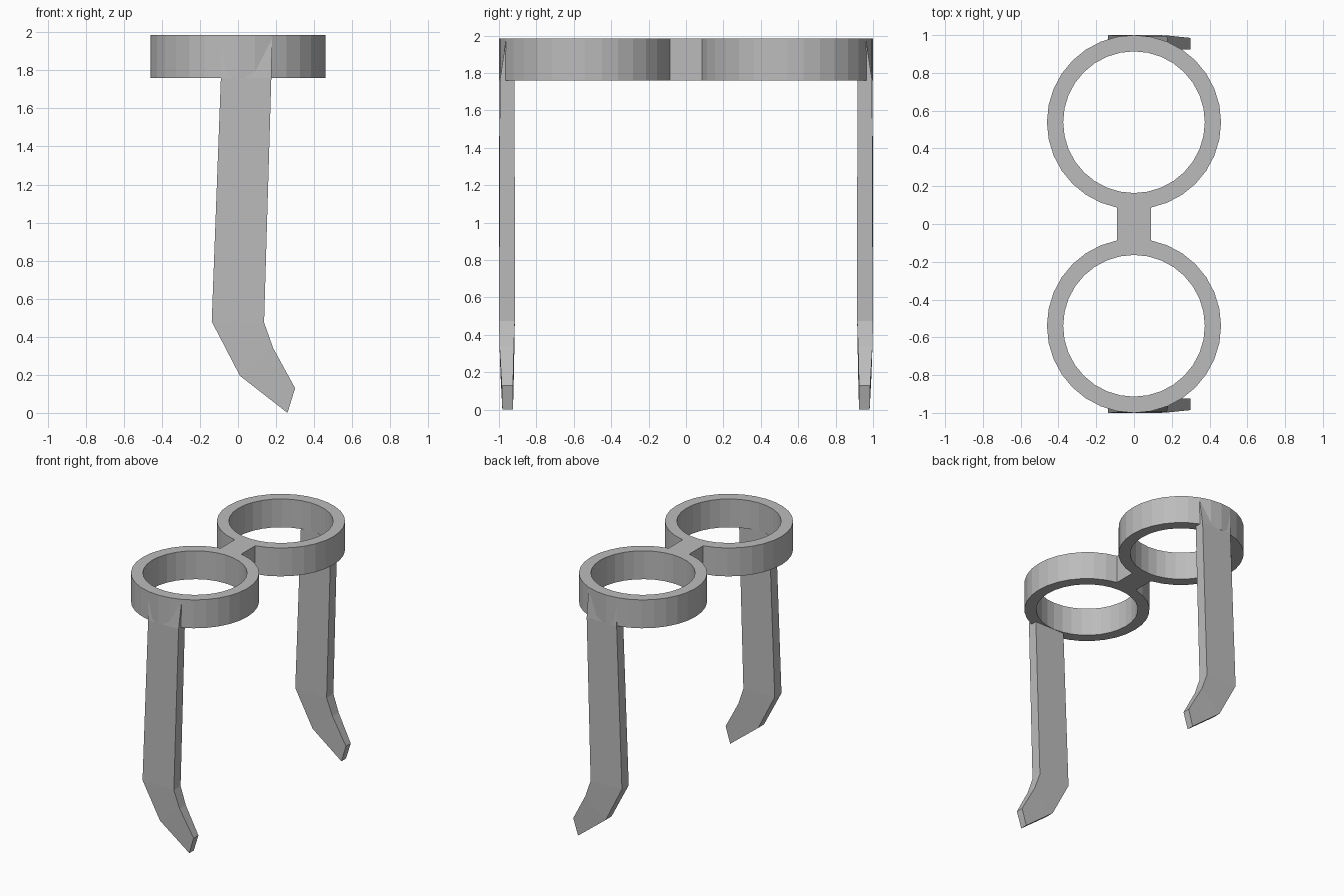
import bpy, bmesh, math

cube = bpy.data.objects.get("Cube")
if cube:
    bpy.data.objects.remove(cube, do_unlink=True)

grey = bpy.data.materials.new("plain grey")
grey.use_nodes = True
colour = (0.5, 0.5, 0.5, 1)
grey.diffuse_color = colour
grey.node_tree.nodes["Principled BSDF"].inputs["Base Color"].default_value = colour

SEGS = 32
OUTER, INNER, CENTRE = 0.461, 0.375, 0.539
BOTTOM, TOP = 1.76, 1.985


def finish(bm, name):
    bmesh.ops.recalc_face_normals(bm, faces=bm.faces)
    mesh = bpy.data.meshes.new(name)
    bm.to_mesh(mesh)
    bm.free()
    mesh.materials.append(grey)
    obj = bpy.data.objects.new(name, mesh)
    bpy.context.collection.objects.link(obj)
    return obj


# Twin rings joined by a short bridge, one closed mesh
bm = bmesh.new()
joints = []
for side in (-1, 1):
    def circle(radius, z):
        # index 0 points towards the bridge
        return [bm.verts.new((radius * math.sin(a),
                              side * (CENTRE - radius * math.cos(a)), z))
                for a in (2 * math.pi * i / SEGS for i in range(SEGS))]

    loops = [circle(OUTER, BOTTOM), circle(OUTER, TOP),
             circle(INNER, TOP), circle(INNER, BOTTOM)]
    for k in range(4):
        a, b = loops[k], loops[(k + 1) % 4]
        for i in range(SEGS):
            if k == 0 and i in (0, SEGS - 1):
                continue  # open where the bridge joins
            j = (i + 1) % SEGS
            bm.faces.new((a[i], a[j], b[j], b[i]))
    joints.append([[loop[i] for i in (-1, 0, 1)] for loop in loops[:2]])

near, far = joints
for level in (0, 1):
    bm.faces.new(near[level] + far[level][::-1])
for end in (0, 2):
    bm.faces.new((near[0][end], far[0][end], far[1][end], near[1][end]))
finish(bm, "twin_rings")


# Bent legs: each row is left (x, z), right (x, z), inner y, outer y left, outer y right
ROWS = [
    ((-0.09, 1.98), (0.18, 1.98), 0.93, 0.989, 0.962),
    ((-0.09, 1.76), (0.175, 1.76), 0.916, 0.998, 0.995),
    ((-0.138, 0.48), (0.137, 0.475), 0.915, 1.0, 1.0),
    ((0.01, 0.195), (0.185, 0.34), 0.92, 0.992, 0.997),
    ((0.26, 0.0), (0.30, 0.13), 0.925, 0.982, 0.985),
]


def leg(name, side):
    bm = bmesh.new()
    rows = []
    for (xl, zl), (xr, zr), inner, out_l, out_r in ROWS:
        corners = ((xl, inner, zl), (xr, inner, zr), (xr, out_r, zr), (xl, out_l, zl))
        rows.append([bm.verts.new((x, side * y, z)) for x, y, z in corners])
    for a, b in zip(rows, rows[1:]):
        for i in range(4):
            j = (i + 1) % 4
            bm.faces.new((a[i], a[j], b[j], b[i]))
    bm.faces.new(rows[0])
    bm.faces.new(rows[-1])
    return finish(bm, name)


leg("front_leg", -1)
leg("back_leg", 1)
